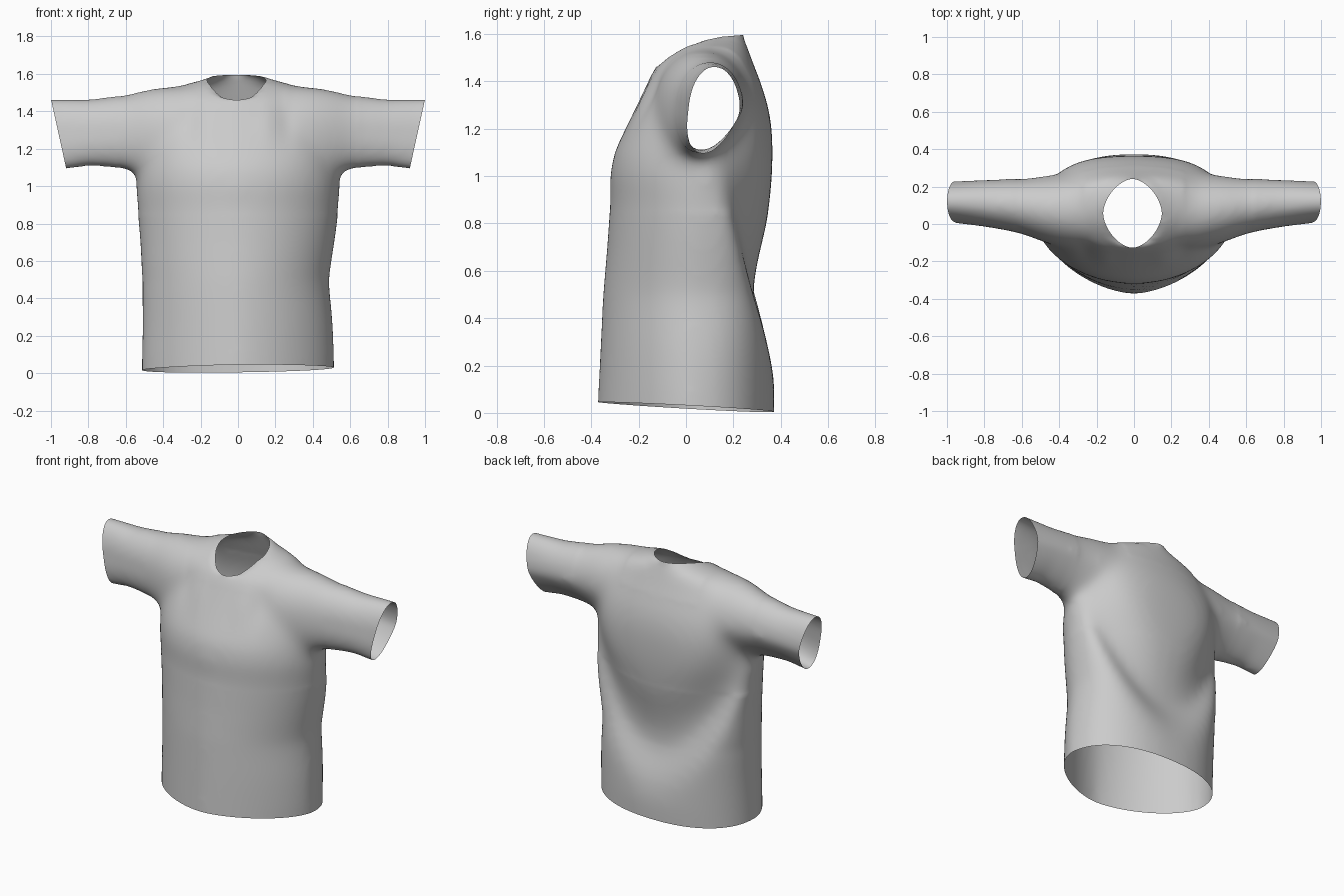
import bpy, bmesh
from math import sin, cos, pi, exp
from mathutils import Vector

cube = bpy.data.objects.get("Cube")
if cube:
    bpy.data.objects.remove(cube, do_unlink=True)

SIDES = 64


def power(v, p):
    return abs(v) ** p * (1 if v >= 0 else -1)


def bump(v, centre, width):
    return exp(-((v - centre) / width) ** 2)


def sample(rows, t):
    """Interpolate a table of rows by their first column."""
    for a, b in zip(rows, rows[1:]):
        if t <= b[0]:
            k = (t - a[0]) / (b[0] - a[0])
            return [p + (q - p) * k for p, q in zip(a[1:], b[1:])]
    return rows[-1][1:]


def loft(bm, rings):
    """Closed skin over a list of rings of points."""
    loops = [[bm.verts.new(p) for p in ring] for ring in rings]
    for a, b in zip(loops, loops[1:]):
        for i in range(SIDES):
            j = (i + 1) % SIDES
            bm.faces.new((a[i], a[j], b[j], b[i]))
    bm.faces.new(loops[0][::-1])
    bm.faces.new(loops[-1])


def soften(bm, verts, passes):
    for step in range(passes):
        bmesh.ops.smooth_vert(bm, verts=verts, factor=.5, use_axis_x=True, use_axis_y=True, use_axis_z=True)


# Torso: height, half width, front y, back y, y of the widest point, front and back roundness
TORSO = [(-.12, .515, -.38, .37, .02, 1.65, 2.2), (.1, .513, -.37, .375, .02, 1.68, 2.25),
         (.5, .503, -.35, .37, .04, 1.8, 2.45), (.7, .52, -.333, .365, .06, 1.88, 2.55),
         (.9, .54, -.319, .365, .08, 1.95, 2.6), (1.0, .549, -.323, .367, .09, 2, 2.6),
         (1.1, .54, -.305, .367, .1, 2.05, 2.5), (1.2, .525, -.256, .364, .1, 2.1, 2.35),
         (1.3, .505, -.207, .347, .11, 2.1, 2.2), (1.4, .465, -.16, .314, .11, 2, 2.1),
         (1.46, .43, -.13, .29, .11, 2, 2), (1.5, .385, -.09, .275, .11, 2, 2),
         (1.54, .3, -.04, .26, .11, 2, 2), (1.57, .18, .01, .25, .11, 2, 2),
         (1.595, .12, .06, .243, .13, 2, 2), (1.62, .08, .1, .22, .15, 2, 2)]


def torso_ring(z):
    w, front, back, mid, round_front, round_back = sample(TORSO, z)
    p_front, p_back = 2 / round_front, 2 / round_back
    ring = []
    for i in range(SIDES):
        a = 2 * pi * i / SIDES
        s = sin(a)
        p = p_back if s > 0 else p_front
        x, s = power(cos(a), p), power(s, p)
        x *= w + bump(z, .5, .18) * (-.016 if x > 0 else .008)   # slight lean at the waist
        y = mid + s * ((back - mid) if s > 0 else (mid - front))
        if s > 0:  # U shaped drape fold across the back
            t = x / .5
            valley = .48 + .53 * t * t
            y -= (.085 + .01 * t * t) * s ** .5 * bump(z, valley, .29 if z > valley else .2)
        ring.append((x, y, z))
    return ring


# Sleeve: x, lower z, upper z, front y, back y
SLEEVE = [(.2, 1.03, 1.545, -.15, .28), (.4, 1.03, 1.532, -.122, .27), (.5, 1.05, 1.517, -.09, .257),
          (.58, 1.08, 1.495, -.058, .247), (.66, 1.1, 1.48, -.035, .242), (.8, 1.108, 1.464, -.01, .237),
          (.95, 1.085, 1.465, .01, .23), (1.15, 1.06, 1.465, .025, .22)]


def sleeve_ring(x, side):
    low, high, front, back = sample(SLEEVE, x)
    ring = []
    for i in range(SIDES):
        a = 2 * pi * i / SIDES * side
        s = sin(a)
        wide = 1 + .15 * min(0, s)              # narrower underneath
        y = (front + back) / 2 + (back - front) / 2 * cos(a) * wide + .05 * min(0, s)
        ring.append((x * side, y, (low + high) / 2 + (high - low) / 2 * s))
    return ring


bm = bmesh.new()
loft(bm, [torso_ring(-.12 + 1.74 * i / 90) for i in range(91)])
for side in (1, -1):
    loft(bm, [sleeve_ring(.2 + .95 * i / 40, side) for i in range(41)])
bmesh.ops.recalc_face_normals(bm, faces=bm.faces)
mesh = bpy.data.meshes.new("shirt")
bm.to_mesh(mesh)
bm.free()
shirt = bpy.data.objects.new("shirt", mesh)
bpy.context.collection.objects.link(shirt)

# Merge torso and sleeves into one cloth skin
remesh = shirt.modifiers.new("merge", 'REMESH')
remesh.mode = 'VOXEL'
remesh.voxel_size = .016
smooth = shirt.modifiers.new("soften", 'SMOOTH')
smooth.factor = .5
smooth.iterations = 20
graph = bpy.context.evaluated_depsgraph_get()
merged = bpy.data.meshes.new_from_object(shirt.evaluated_get(graph))
shirt.modifiers.clear()
shirt.data = merged

bm = bmesh.new()
bm.from_mesh(merged)

# Blend the chest and the sleeve roots
blend = []
for v in bm.verts:
    x, y, z = v.co
    if .85 < z < 1.4 and abs(x) < .64 or z >= 1.4 and .27 < abs(x) < .64:
        blend.append(v)
soften(bm, blend, 28)

# Open the hem and the cuffs
cuts = [((0, 0, .025), (.014, -.055, -1)),
        ((1, 0, 1.465), (1, 0, -.22)), ((-1, 0, 1.465), (-1, 0, -.22))]
for point, normal in cuts:
    bmesh.ops.bisect_plane(bm, geom=bm.verts[:] + bm.edges[:] + bm.faces[:], plane_co=point,
                           plane_no=Vector(normal).normalized(), clear_outer=True)

# Open the neck and draw its edge onto an oval with a dipped front
NECK = Vector((-.008, .057))
RIM = [(-.14, 1.455), (-.09, 1.475), (-.05, 1.508), (0, 1.543), (.08, 1.573), (.15, 1.588), (.26, 1.597)]


def neck_radius(co):
    return ((abs(co.x - NECK.x) / .157) ** 1.7 + (abs(co.y - NECK.y) / .184) ** 1.7) ** (1 / 1.7)


hole = []
for f in bm.faces:
    c = f.calc_center_median()
    if c.z > 1.38 and neck_radius(c) < 1:
        hole.append(f)
bmesh.ops.delete(bm, geom=hole, context='FACES')
collar = []
for v in bm.verts:
    if v.co.z < 1.38 or abs(v.co.x) > .3:
        continue
    if v.is_boundary:
        v.co.x, v.co.y = NECK + (v.co.xy - NECK) / neck_radius(v.co)
        v.co.z = sample(RIM, v.co.y)[0]
    elif neck_radius(v.co) < 1.4:
        collar.append(v)
soften(bm, collar, 6)

# Soft creases running down from the collar
for v in bm.verts:
    x, y, z = v.co
    if y < .1 and z > 1.1 and not v.is_boundary:
        v.co.y += .008 * bump(z, 1.34, .11) * (bump(abs(x), .26, .05) - .6 * bump(abs(x), .15, .05))
bm.to_mesh(merged)
bm.free()

cloth = bpy.data.materials.new("grey cloth")
cloth.use_nodes = True
grey = (.6, .6, .6, 1)
cloth.diffuse_color = grey
cloth.node_tree.nodes["Principled BSDF"].inputs["Base Color"].default_value = grey
merged.materials.clear()
merged.materials.append(cloth)
for p in merged.polygons:
    p.use_smooth = True
